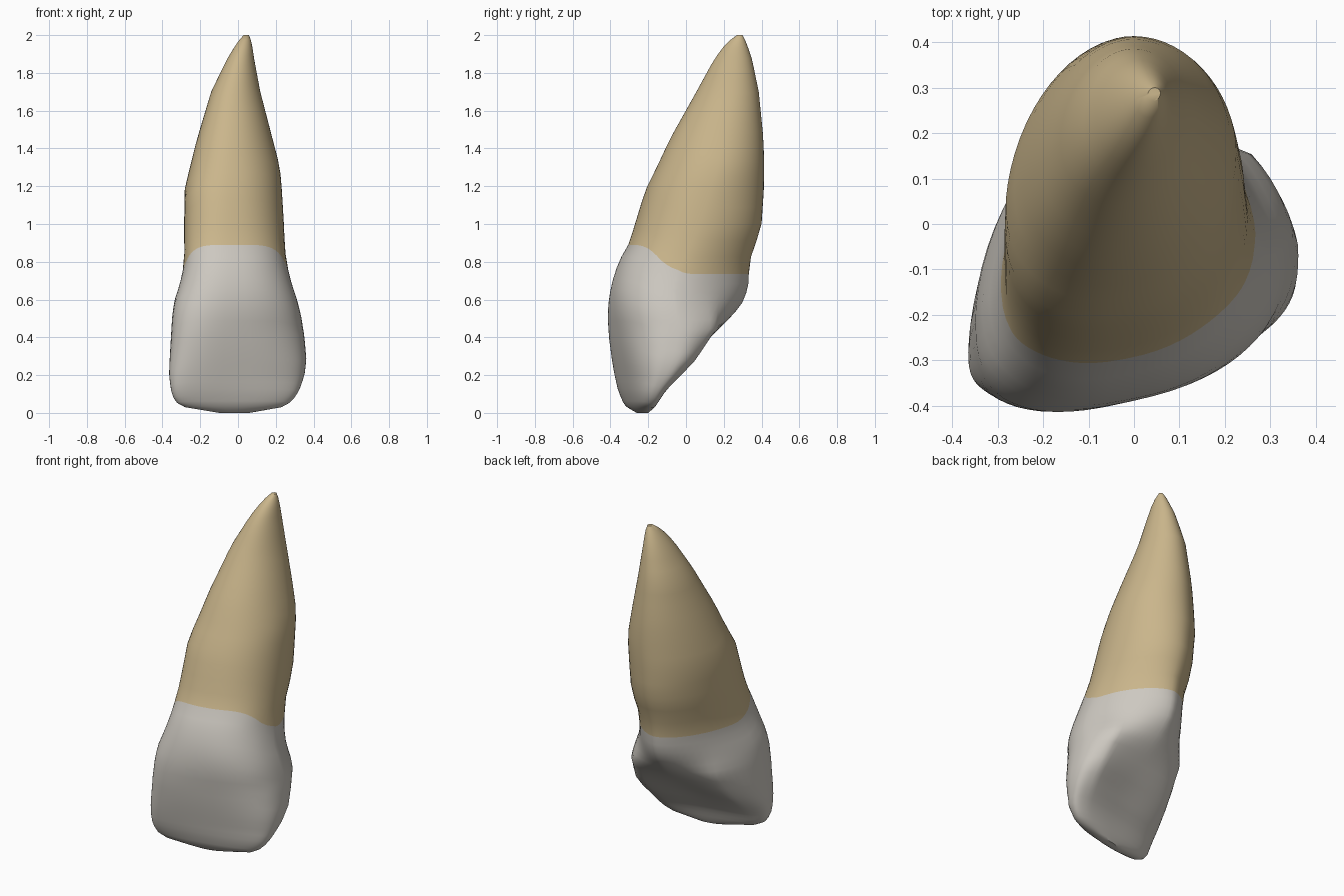
import bpy, math

if "Cube" in bpy.data.objects:
    bpy.data.objects.remove(bpy.data.objects["Cube"])

N = 64          # points around each ring

# Silhouette: z, left x, right x, front y, back y
OUTLINE = [
    (0.00, -0.10, 0.06, -0.26, -0.20), (0.03, -0.28, 0.23, -0.315, -0.165),
    (0.06, -0.335, 0.285, -0.335, -0.145), (0.12, -0.355, 0.325, -0.36, -0.105),
    (0.20, -0.365, 0.352, -0.378, -0.025), (0.28, -0.362, 0.362, -0.392, 0.05),
    (0.40, -0.355, 0.352, -0.408, 0.13), (0.52, -0.348, 0.333, -0.415, 0.25),
    (0.60, -0.335, 0.312, -0.408, 0.31), (0.68, -0.308, 0.285, -0.395, 0.33),
    (0.80, -0.283, 0.255, -0.357, 0.335), (0.90, -0.285, 0.247, -0.30, 0.37),
    (1.00, -0.285, 0.243, -0.27, 0.40), (1.18, -0.283, 0.232, -0.215, 0.412),
    (1.30, -0.255, 0.222, -0.155, 0.414), (1.45, -0.217, 0.183, -0.085, 0.41),
    (1.70, -0.142, 0.118, 0.055, 0.385), (1.87, -0.06, 0.086, 0.148, 0.35),
    (1.96, -0.005, 0.073, 0.215, 0.32), (2.00, 0.03, 0.058, 0.27, 0.30),
]
# Section: z, share of depth in front, front squareness, back squareness, hollow
SECTION = [
    (0.00, 0.5, 2.2, 2.2, 0.0), (0.12, 0.5, 2.8, 2.5, 0.06),
    (0.25, 0.46, 3.0, 2.4, 0.16), (0.45, 0.38, 2.8, 1.8, 0.15),
    (0.57, 0.36, 2.6, 1.55, 0.04), (0.65, 0.36, 2.5, 1.6, 0.0),
    (0.90, 0.41, 2.4, 1.85, 0.0), (1.30, 0.48, 2.2, 1.9, 0.0),
    (2.00, 0.5, 2.0, 2.0, 0.0),
]
# Turn about z: z, slope at the front, slope at the back
TURN = [(0.0, 0.3, 0.3), (0.15, 0.32, 0.28), (0.35, 0.26, 0.1),
        (0.65, 0.2, 0.03), (1.1, 0.2, 0.12)]


def sample(table, z):
    z = min(max(z, table[0][0]), table[-1][0])
    for a, b in zip(table, table[1:]):
        if z <= b[0]:
            t = (z - a[0]) / (b[0] - a[0])
            return [p + (q - p) * t for p, q in zip(a[1:], b[1:])]


def power(c, n):
    return math.copysign(abs(c) ** (2 / n), c)


def section(z):
    """Closed ring of (x, y) points fitted to the silhouette at height z."""
    x0, x1, y0, y1 = sample(OUTLINE, z)
    f, nf, nb, hollow = sample(SECTION, z)
    front, back = sample(TURN, z)
    cx, hw, depth = (x0 + x1) / 2, (x1 - x0) / 2, y1 - y0
    pts = []
    for i in range(N):
        a = 2 * math.pi * i / N
        c, s = math.cos(a), math.sin(a)
        n = nf if s < 0 else nb
        u = power(c, n)
        y = power(s, n) * depth * (f if s < 0 else 1 - f)
        if s > 0:
            y -= hollow * depth * max(0, 1 - (u / 0.75) ** 2)
        turn = front + (back - front) * max(0, s)
        pts.append((cx + hw * u, y + turn * hw * u))
    lo, hi = min(p[1] for p in pts), max(p[1] for p in pts)
    return [(x, y0 + (y - lo) / (hi - lo) * depth) for x, y in pts]


def neck_height(i):
    """Wavy gum line: high at the front, low at the back."""
    t = min(max((0.3 - math.sin(2 * math.pi * i / N)) / 1.3, 0), 1)
    return 0.735 + 0.155 * t * t * (3 - 2 * t)


# Rings: crown below the gum line, root above it
CROWN, ROOT = 20, 18
verts = []
for k in range(CROWN + ROOT + 1):
    for i in range(N):
        neck = neck_height(i)
        if k <= CROWN:
            z = neck * (k / CROWN) ** 1.4
        else:
            z = neck + (2 - neck) * (1 - (1 - (k - CROWN) / ROOT) ** 1.3)
        x, y = section(z)[i]
        verts.append((x, y, z))

faces, mats = [], []
for k in range(CROWN + ROOT):
    for i in range(N):
        j = (i + 1) % N
        faces.append((k * N + i, k * N + j, (k + 1) * N + j, (k + 1) * N + i))
        mats.append(0 if k < CROWN else 1)
# End caps
faces.append(tuple(reversed(range(N))))
mats.append(0)
faces.append(tuple(range((CROWN + ROOT) * N, (CROWN + ROOT + 1) * N)))
mats.append(1)

mesh = bpy.data.meshes.new("tooth")
mesh.from_pydata(verts, [], faces)
for name, col in (("enamel", (0.61, 0.58, 0.53, 1)), ("root_tan", (0.59, 0.465, 0.26, 1))):
    m = bpy.data.materials.new(name)
    m.diffuse_color = col
    m.use_nodes = True
    m.node_tree.nodes["Principled BSDF"].inputs["Base Color"].default_value = m.diffuse_color
    mesh.materials.append(m)
for p, m in zip(mesh.polygons, mats):
    p.material_index = m
tooth = bpy.data.objects.new("tooth", mesh)
bpy.context.collection.objects.link(tooth)
bpy.context.view_layer.objects.active = tooth
tooth.select_set(True)
bpy.ops.object.shade_smooth_by_angle(angle=math.radians(50))
